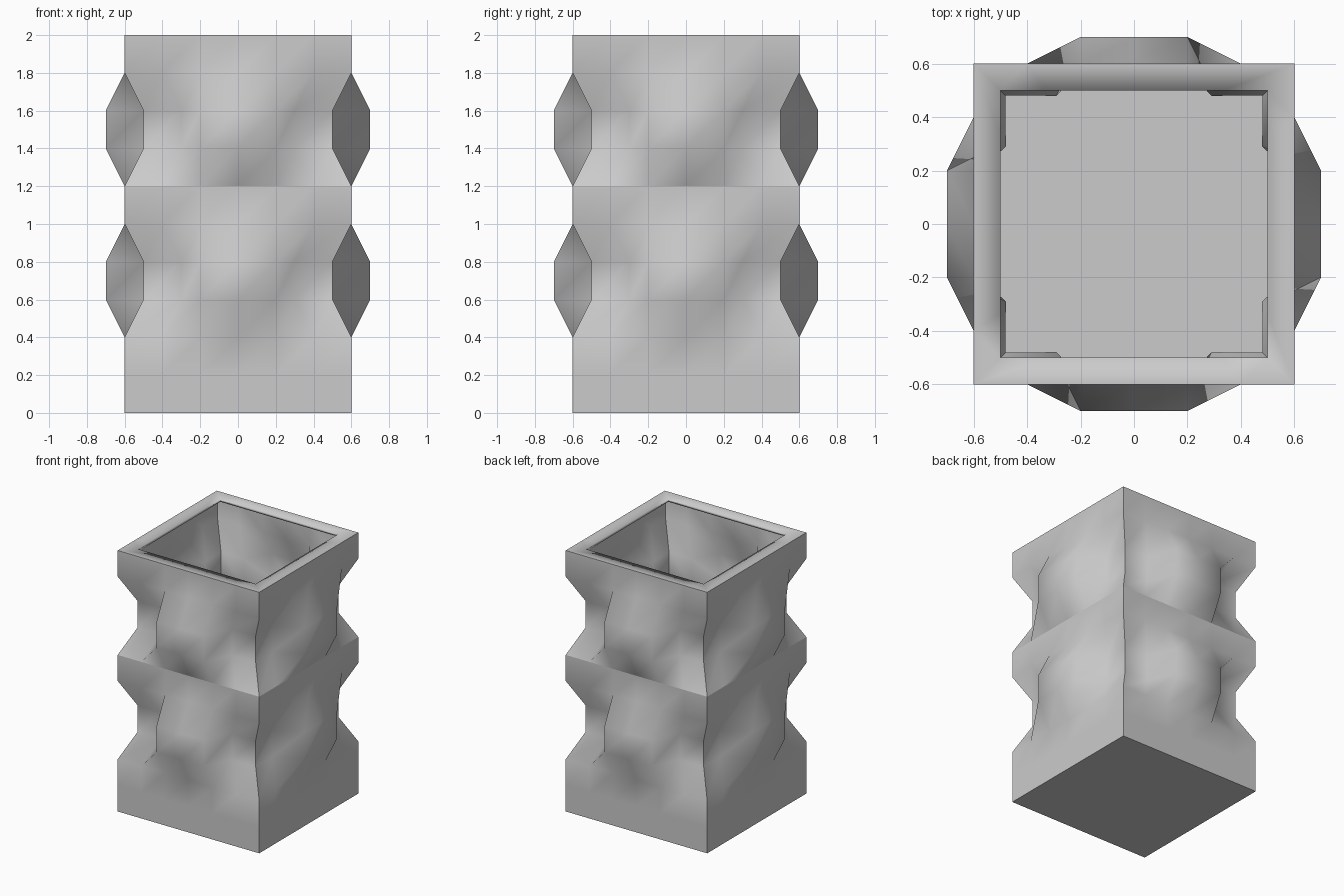
import bpy, bmesh
from mathutils import Matrix

if "Cube" in bpy.data.objects:
    bpy.data.objects.remove(bpy.data.objects["Cube"])

HALF, PUSH, STEPS = 0.6, 0.1, 6
BULGE_ROWS = (3, 4, 7, 8)      # rows (0.2 apart) where the walls swell and corners pinch
SHARP_ROWS = (0, 6, 10)        # base, middle crease, rim


def ring(row):
    """Points around the square at one height, starting at front left."""
    pts = []
    for side in range(4):
        turn = Matrix.Rotation(side * 1.5707963, 2)
        for i in range(STEPS):
            x, y = -HALF + 0.2 * i, -HALF
            if row in BULGE_ROWS:
                if i in (2, 3, 4):              # middle of the wall swells out
                    y -= PUSH
                else:                           # corner block pinches in
                    x += PUSH if i < 3 else -PUSH
                    y += PUSH
            p = turn @ Matrix(((x, 0), (y, 0))).col[0]
            pts.append((p.x, p.y, row * 0.2))
    return pts


bm = bmesh.new()

# Walls
rows = [[bm.verts.new(p) for p in ring(r)] for r in range(11)]
# Inner edge of the flat rim
s = 0.5 / HALF
rows.append([bm.verts.new((v.co.x * s, v.co.y * s, 2.0)) for v in rows[-1]])
n = STEPS * 4
for low, high in zip(rows, rows[1:]):
    for i in range(n):
        j = (i + 1) % n
        bm.faces.new((low[i], low[j], high[j], high[i]))

# Floor
bm.faces.new(rows[0][::-1])

# Smooth shading with hard corners and crease lines
for f in bm.faces:
    f.smooth = True
for r in SHARP_ROWS:
    for i in range(n):
        bm.edges.get((rows[r][i], rows[r][(i + 1) % n])).smooth = False
for r in range(10):
    for c in range(0, n, STEPS):
        bm.edges.get((rows[r][c], rows[r + 1][c])).smooth = False

mesh = bpy.data.meshes.new("square_vase")
bm.to_mesh(mesh)
bm.free()
vase = bpy.data.objects.new("square_vase", mesh)
bpy.context.collection.objects.link(vase)

# Thin shell
shell = vase.modifiers.new("shell", 'SOLIDIFY')
shell.thickness = 0.02
shell.offset = -1
shell.use_even_offset = True
